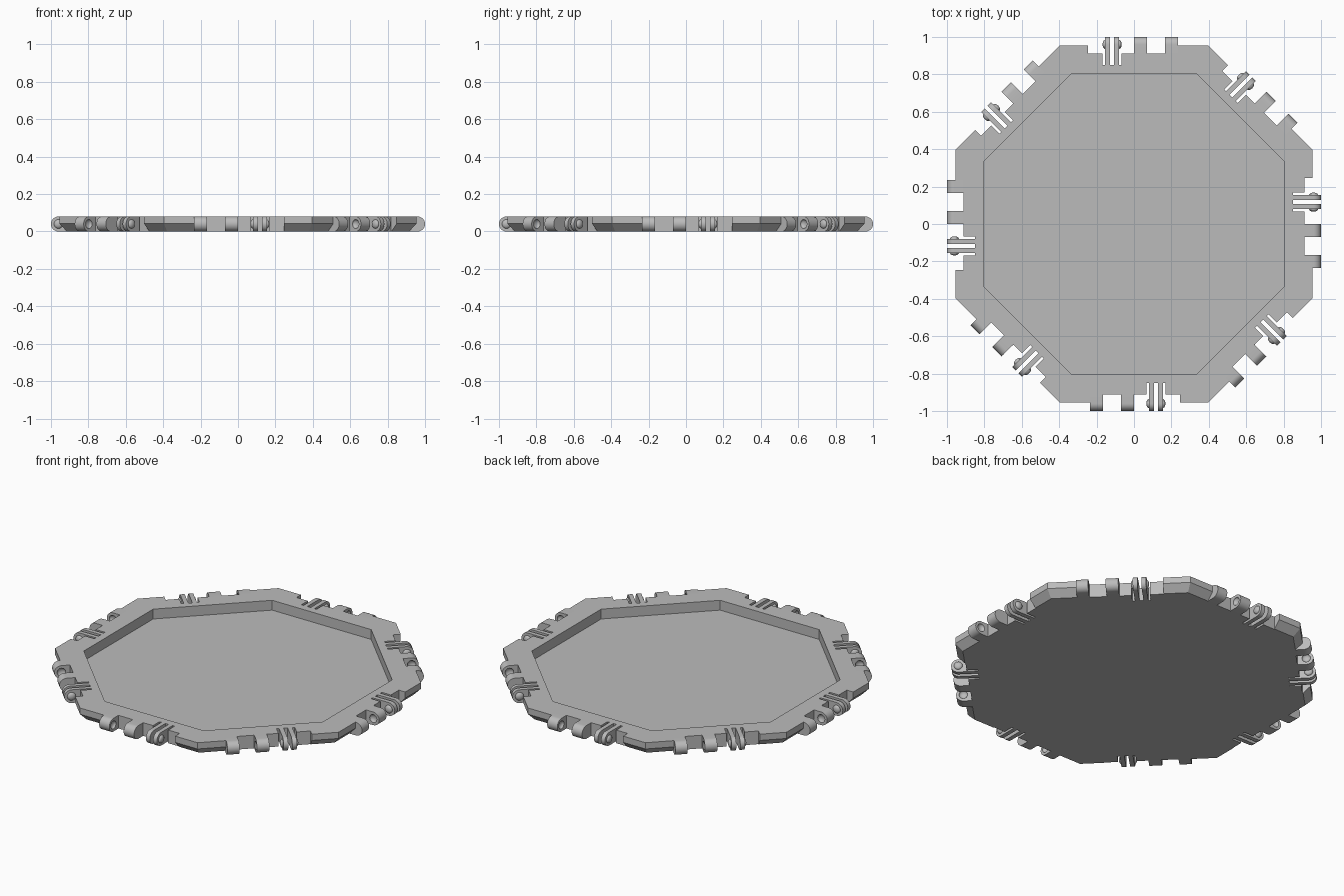
import bpy, bmesh
from math import pi, sin, cos, tan, radians
from mathutils import Matrix, Vector

if "Cube" in bpy.data.objects:
    bpy.data.objects.remove(bpy.data.objects["Cube"])

SIDES = 8
HEIGHT = 0.08
MID = HEIGHT / 2            # hinge axis height
AXIS = 0.96                 # hinge axis distance from the centre
NOTCH = 0.912               # back wall of the hinge recess
SLOT_END = 0.85             # inner end of the flexing slots
CLIP = -0.117               # clip centre along a side
PEGS = [(0.0, 0.07), (0.167, 0.235)]
PRONGS = [(CLIP - 0.037, CLIP - 0.011), (CLIP + 0.011, CLIP + 0.037)]

grey = bpy.data.materials.new("grey plastic")
grey.use_nodes = True
colour = (0.5, 0.5, 0.5, 1)
grey.diffuse_color = colour
grey.node_tree.nodes["Principled BSDF"].inputs["Base Color"].default_value = colour


def make_object(name, bm):
    bmesh.ops.recalc_face_normals(bm, faces=bm.faces)
    mesh = bpy.data.meshes.new(name)
    bm.to_mesh(mesh)
    bm.free()
    mesh.materials.append(grey)
    obj = bpy.data.objects.new(name, mesh)
    bpy.context.collection.objects.link(obj)
    return obj


def prism(bm, points, offset):
    """Extrude a closed outline of 3D points along an offset."""
    face = bm.faces.new([bm.verts.new(p) for p in points])
    grown = bmesh.ops.extrude_face_region(bm, geom=[face], use_keep_orig=True)
    verts = [g for g in grown["geom"] if isinstance(g, bmesh.types.BMVert)]
    bmesh.ops.translate(bm, verts=verts, vec=offset)


def ball(bm, u, depth, radius):
    """Flattened ball on the hinge axis."""
    place = Matrix.Translation((u, AXIS, MID)) @ Matrix.Diagonal((depth, radius, radius, 1))
    bmesh.ops.create_uvsphere(bm, u_segments=20, v_segments=12, radius=1, matrix=place)


def cut(obj, cutter):
    """Subtract the cutter, bake the result and drop the cutter."""
    mod = obj.modifiers.new("cut", 'BOOLEAN')
    mod.operation, mod.solver, mod.object = 'DIFFERENCE', 'EXACT', cutter
    graph = bpy.context.evaluated_depsgraph_get()
    mesh = bpy.data.meshes.new_from_object(obj.evaluated_get(graph))
    obj.modifiers.clear()
    obj.data = mesh
    bpy.data.objects.remove(cutter)


def smooth(obj):
    bpy.ops.object.select_all(action='DESELECT')
    obj.select_set(True)
    bpy.context.view_layer.objects.active = obj
    bpy.ops.object.shade_smooth_by_angle(angle=radians(35))


# Octagonal tray: chamfered underside, vertical rim, sunken floor
bm = bmesh.new()
rings = []
for apothem, z in [(0.915, 0), (0.955, 0.042), (0.955, HEIGHT), (0.805, HEIGHT), (0.805, 0.02)]:
    r = apothem / cos(pi / SIDES)
    angles = [(i + 0.5) * 2 * pi / SIDES for i in range(SIDES)]
    rings.append([bm.verts.new((r * cos(a), r * sin(a), z)) for a in angles])
for low, high in zip(rings, rings[1:]):
    for i in range(SIDES):
        j = (i + 1) % SIDES
        bm.faces.new((low[i], low[j], high[j], high[i]))
bm.faces.new(rings[0])
bm.faces.new(rings[-1])
tray = make_object("tray", bm)

# Comb-shaped recess on every side: a wide notch with three narrow slots
slots = [(CLIP - 0.051, PRONGS[0][0]), (PRONGS[0][1], PRONGS[1][0]), (PRONGS[1][1], CLIP + 0.051)]
comb = [(-0.245, 1.05), (-0.245, NOTCH)]
for a, b in slots:
    comb += [(a, NOTCH), (a, SLOT_END), (b, SLOT_END), (b, NOTCH)]
comb += [(PEGS[1][1], NOTCH), (PEGS[1][1], 1.05)]
bm = bmesh.new()
for k in range(SIDES):
    turn = Matrix.Rotation(k * 2 * pi / SIDES, 3, 'Z')
    prism(bm, [turn @ Vector((u, v, -0.05)) for u, v in comb], (0, 0, 0.2))
cut(tray, make_object("recess_cutter", bm))


def rounded_lugs(bm, spans):
    """Lugs with a half-round tip about the hinge axis."""
    arc = [(AXIS + MID * cos(t), MID + MID * sin(t))
           for t in [-pi / 2 + pi * i / 16 for i in range(17)]]
    profile = [(NOTCH, 0)] + arc + [(NOTCH, HEIGHT)]
    for a, b in spans:
        prism(bm, [(a, v, z) for v, z in profile], (b - a, 0, 0))


# Hinge pegs with dimples facing each other
bm = bmesh.new()
rounded_lugs(bm, PEGS)
pegs = make_object("hinge_pegs", bm)
bm = bmesh.new()
ball(bm, PEGS[0][1], 0.015, 0.024)
ball(bm, PEGS[1][0], 0.015, 0.024)
cut(pegs, make_object("dimple_cutter", bm))
smooth(pegs)

# Clip prongs with bumps on their outer faces
bm = bmesh.new()
rounded_lugs(bm, PRONGS)
ball(bm, PRONGS[0][0], 0.014, 0.024)
ball(bm, PRONGS[1][1], 0.014, 0.024)
prongs = make_object("clip_prongs", bm)
smooth(prongs)

# Repeat the hinge parts around the tray
for part in (pegs, prongs):
    for k in range(1, SIDES):
        copy = bpy.data.objects.new(f"{part.name}_{k + 1}", part.data)
        copy.rotation_euler.z = k * 2 * pi / SIDES
        bpy.context.collection.objects.link(copy)
